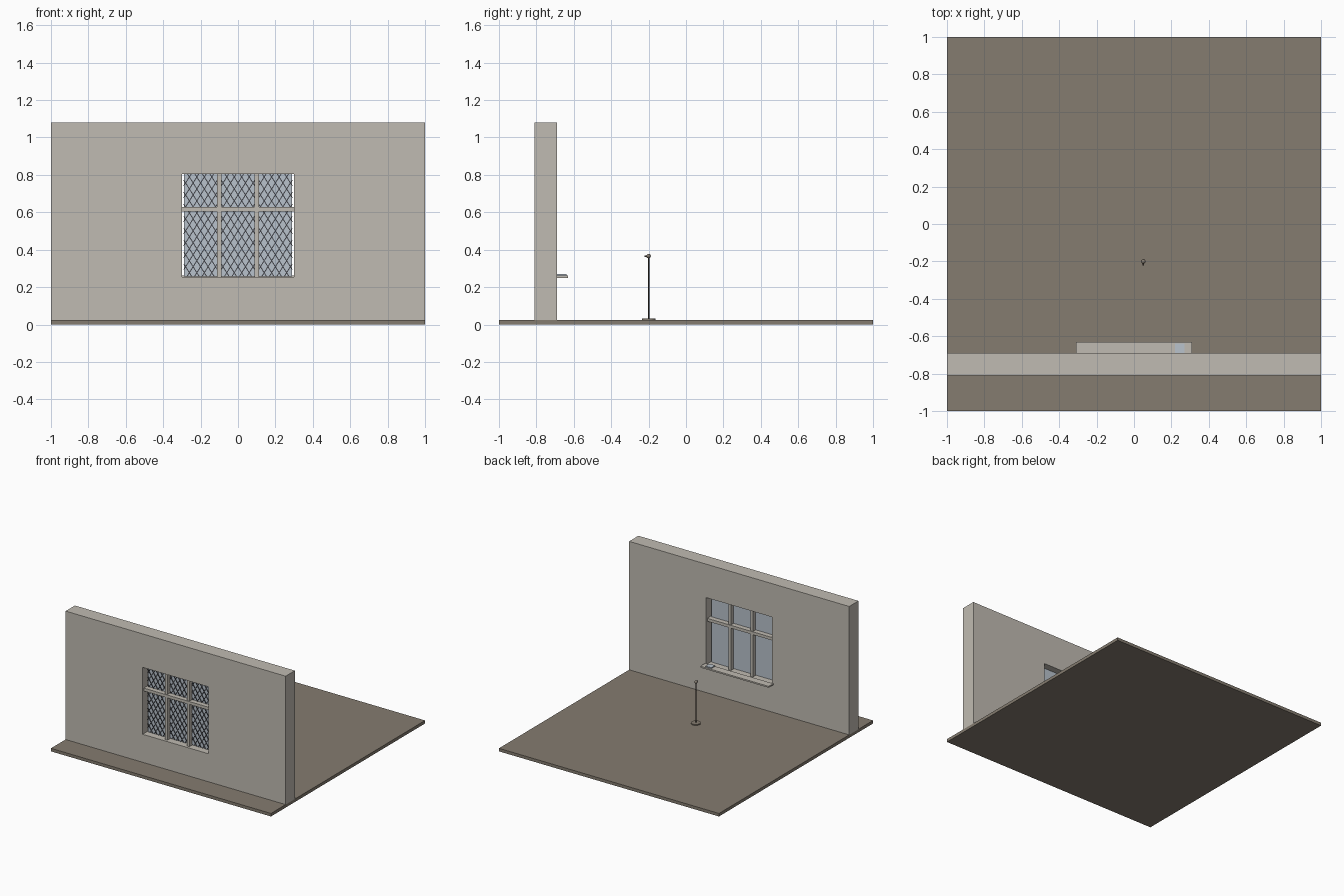
import bpy, bmesh
from mathutils import Vector, Matrix

cube = bpy.data.objects.get("Cube")
if cube:
    bpy.data.objects.remove(cube, do_unlink=True)


def material(name, rgb):
    """Flat material from sRGB bytes, stored as linear values."""
    lin = [((c / 255 + 0.055) / 1.055) ** 2.4 for c in rgb]
    mat = bpy.data.materials.new(name)
    mat.use_nodes = True
    mat.diffuse_color = (*lin, 1)
    mat.node_tree.nodes["Principled BSDF"].inputs["Base Color"].default_value = (*lin, 1)
    return mat


PLASTER = material("plaster", (192, 187, 178))
EARTH = material("earth brown", (133, 124, 112))
GLASS = material("pale glass", (184, 194, 204))
LEAD = material("dark lead", (66, 68, 74))
METAL = material("dark metal", (62, 55, 48))


def finish(name, bm, mat):
    bmesh.ops.recalc_face_normals(bm, faces=bm.faces)
    mesh = bpy.data.meshes.new(name)
    bm.to_mesh(mesh)
    bm.free()
    mesh.materials.append(mat)
    obj = bpy.data.objects.new(name, mesh)
    bpy.context.collection.objects.link(obj)
    return obj


def box(name, x, y, z, mat):
    """Box from (min, max) pairs."""
    bm = bmesh.new()
    size = [b - a for a, b in (x, y, z)]
    mid = [(a + b) / 2 for a, b in (x, y, z)]
    bmesh.ops.create_cube(bm, size=1, matrix=Matrix.Translation(mid) @ Matrix.Diagonal((*size, 1)))
    return finish(name, bm, mat)


def cylinder(name, x, y, z, radius, mat, sides=24):
    bm = bmesh.new()
    bmesh.ops.create_cone(bm, cap_ends=True, segments=sides, radius1=radius, radius2=radius,
                          depth=z[1] - z[0], matrix=Matrix.Translation((x, y, sum(z) / 2)))
    return finish(name, bm, mat)


# Ground slab
TOP = 0.025
box("floor", (-1, 1), (-1, 1), (0, TOP), EARTH)

# Wall with a window opening: a ring of faces extruded to thickness
FRONT, BACK = -0.81, -0.69
xs, zs = (-1, -0.3, 0.3, 1), (TOP, 0.255, 0.805, 1.08)
bm = bmesh.new()
grid = [[bm.verts.new((x, FRONT, z)) for x in xs] for z in zs]
for r in range(3):
    for c in range(3):
        if (r, c) != (1, 1):
            bm.faces.new((grid[r][c], grid[r][c + 1], grid[r + 1][c + 1], grid[r + 1][c]))
ext = bmesh.ops.extrude_face_region(bm, geom=bm.faces[:], use_keep_orig=True)
moved = [v for v in ext["geom"] if isinstance(v, bmesh.types.BMVert)]
bmesh.ops.translate(bm, verts=moved, vec=(0, BACK - FRONT, 0))
finish("wall", bm, PLASTER)

# Window bars
MID = -0.75
for side, sx in (("right", -1), ("left", 1)):
    box(f"{side}_mullion", (sx * 0.1 - 0.011, sx * 0.1 + 0.011), (MID - 0.04, MID + 0.04),
        (0.255, 0.805), PLASTER)
box("transom", (-0.3, 0.3), (MID - 0.045, MID + 0.045), (0.605, 0.629), PLASTER)

# Glass sheet, a little narrower than the opening
GX, Z0, Z1 = 0.29, 0.257, 0.805
box("window_glass", (-GX, GX), (MID - 0.004, MID + 0.004), (Z0, Z1), GLASS)

# Diamond lattice: two families of slanted strips clipped to the glass
SLOPE, STEP, STRIP = 1.6, 0.04, 0.005
bm = bmesh.new()
run = (Z1 - Z0) / SLOPE
for sign in (-1, 1):
    start = -GX - run
    while start < GX:
        # parameter range kept inside the glass width
        t0 = max(0, -GX - start)
        t1 = min(run, GX - start)
        if t1 - t0 > 0.005:
            a = Vector((sign * (start + t0), 0, Z0 + SLOPE * t0))
            b = Vector((sign * (start + t1), 0, Z0 + SLOPE * t1))
            along = (b - a).normalized()
            across = along.cross(Vector((0, 1, 0)))
            turn = Matrix((along, (0, 1, 0), across)).transposed().to_4x4()
            place = Matrix.Translation((a + b) / 2 + Vector((0, MID - 0.006, 0)))
            bmesh.ops.create_cube(bm, size=1, matrix=place @ turn @ Matrix.Diagonal(
                ((b - a).length, 0.005, STRIP, 1)))
        start += STEP
finish("window_lattice", bm, LEAD)

# Inner sill with a small block lying on it
box("window_sill", (-0.31, 0.31), (BACK, -0.63), (0.25, 0.262), PLASTER)
box("sill_block", (0.218, 0.27), (BACK, -0.64), (0.262, 0.27), GLASS)

# Slim stand with a small head
SX, SY = 0.05, -0.2
cylinder("stand_base", SX, SY, (TOP, 0.033), 0.036, EARTH)
cylinder("stand_pole", SX, SY, (0.033, 0.36), 0.004, METAL, 12)
bm = bmesh.new()
bmesh.ops.create_uvsphere(bm, u_segments=16, v_segments=10, radius=0.012,
                          matrix=Matrix.Translation((SX, SY, 0.366)))
head = finish("stand_head", bm, EARTH)
for face in head.data.polygons:
    face.use_smooth = True
box("head_tip", (SX - 0.004, SX + 0.004), (SY - 0.022, SY), (0.362, 0.37), METAL)
